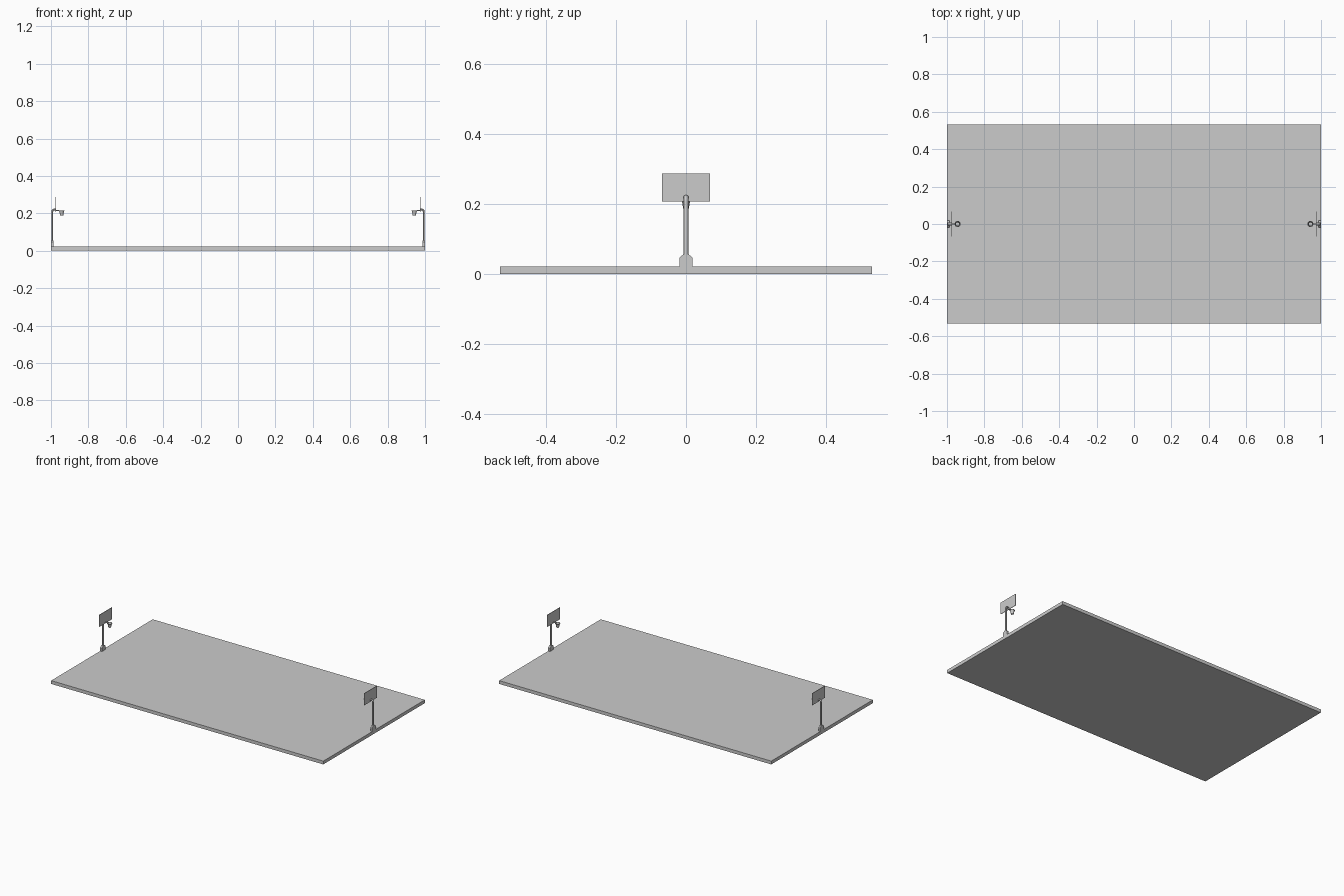
import bpy, bmesh, math

if "Cube" in bpy.data.objects:
    bpy.data.objects.remove(bpy.data.objects["Cube"])


def finish(name, bm, smooth=False):
    bmesh.ops.recalc_face_normals(bm, faces=bm.faces)
    me = bpy.data.meshes.new(name)
    bm.to_mesh(me)
    bm.free()
    ob = bpy.data.objects.new(name, me)
    bpy.context.collection.objects.link(ob)
    if smooth:
        for o in bpy.context.selected_objects:
            o.select_set(False)
        ob.select_set(True)
        bpy.context.view_layer.objects.active = ob
        bpy.ops.object.shade_smooth_by_angle()
    return ob


def box(name, x0, x1, y0, y1, z0, z1):
    bm = bmesh.new()
    bmesh.ops.create_cube(bm, size=1)
    for v in bm.verts:
        v.co = (x1 if v.co.x > 0 else x0, y1 if v.co.y > 0 else y0, z1 if v.co.z > 0 else z0)
    return finish(name, bm)


def lathe(name, profile, cx, closed, sides=16):
    """Spin an (r, z) profile around a vertical axis at x = cx."""
    bm = bmesh.new()
    rings = [[bm.verts.new((cx + r * math.cos(2 * math.pi * i / sides),
                            r * math.sin(2 * math.pi * i / sides), z))
              for i in range(sides)] for r, z in profile]
    n = len(rings)
    for k in range(n if closed else n - 1):
        a, b = rings[k], rings[(k + 1) % n]
        for i in range(sides):
            j = (i + 1) % sides
            bm.faces.new((a[i], a[j], b[j], b[i]))
    return finish(name, bm, True)


def tube(name, path, ry, rx, sides=12):
    """Sweep an ellipse along a path in the xz plane."""
    bm = bmesh.new()
    rings = []
    for i, (x, z) in enumerate(path):
        a, b = path[max(i - 1, 0)], path[min(i + 1, len(path) - 1)]
        dx, dz = b[0] - a[0], b[1] - a[1]
        d = math.hypot(dx, dz)
        nx, nz = -dz / d, dx / d
        rings.append([bm.verts.new((x + nx * rx * math.cos(t), ry * math.sin(t),
                                    z + nz * rx * math.cos(t)))
                      for t in (2 * math.pi * k / sides for k in range(sides))])
    for a, b in zip(rings, rings[1:]):
        for i in range(sides):
            j = (i + 1) % sides
            bm.faces.new((a[i], a[j], b[j], b[i]))
    bm.faces.new(rings[0])
    bm.faces.new(rings[-1])
    return finish(name, bm, True)


# court slab
box("court_slab", -1, 1, -0.533, 0.533, 0, 0.022)

for side, s in (("left", -1), ("right", 1)):
    # tapered foot, extruded along x from its yz outline
    outline = [(-0.019, 0.02), (0.019, 0.02), (0.019, 0.046),
               (0.008, 0.056), (-0.008, 0.056), (-0.019, 0.046)]
    bm = bmesh.new()
    face = bm.faces.new([bm.verts.new((s * 0.9995, y, z)) for y, z in outline])
    ext = bmesh.ops.extrude_face_region(bm, geom=[face])["geom"]
    for v in ext:
        if isinstance(v, bmesh.types.BMVert):
            v.co.x = s * 0.987
    finish(side + "_foot", bm)

    # pole bending inward to the board
    bend = [(s * (0.981 + 0.012 * math.cos(math.radians(a))),
             0.209 + 0.012 * math.sin(math.radians(a))) for a in range(0, 91, 15)]
    tube(side + "_pole", [(s * 0.993, 0.022)] + bend + [(s * 0.974, 0.221)], 0.007, 0.005)

    # backboard
    x0, x1 = sorted((s * 0.9725, s * 0.9755))
    box(side + "_backboard", x0, x1, -0.068, 0.068, 0.208, 0.287)

    # bracket from board to rim
    x0, x1 = sorted((s * 0.957, s * 0.974))
    box(side + "_rim_bracket", x0, x1, -0.005, 0.005, 0.212, 0.217)

    # rim and open net
    rim = [(0.0145 + 0.0018 * math.cos(k * math.pi / 4),
            0.2145 + 0.0018 * math.sin(k * math.pi / 4)) for k in range(8)]
    lathe(side + "_rim", rim, s * 0.943, True)
    lathe(side + "_net", [(0.0145, 0.2145), (0.0105, 0.203), (0.0085, 0.188)], s * 0.943, False)
